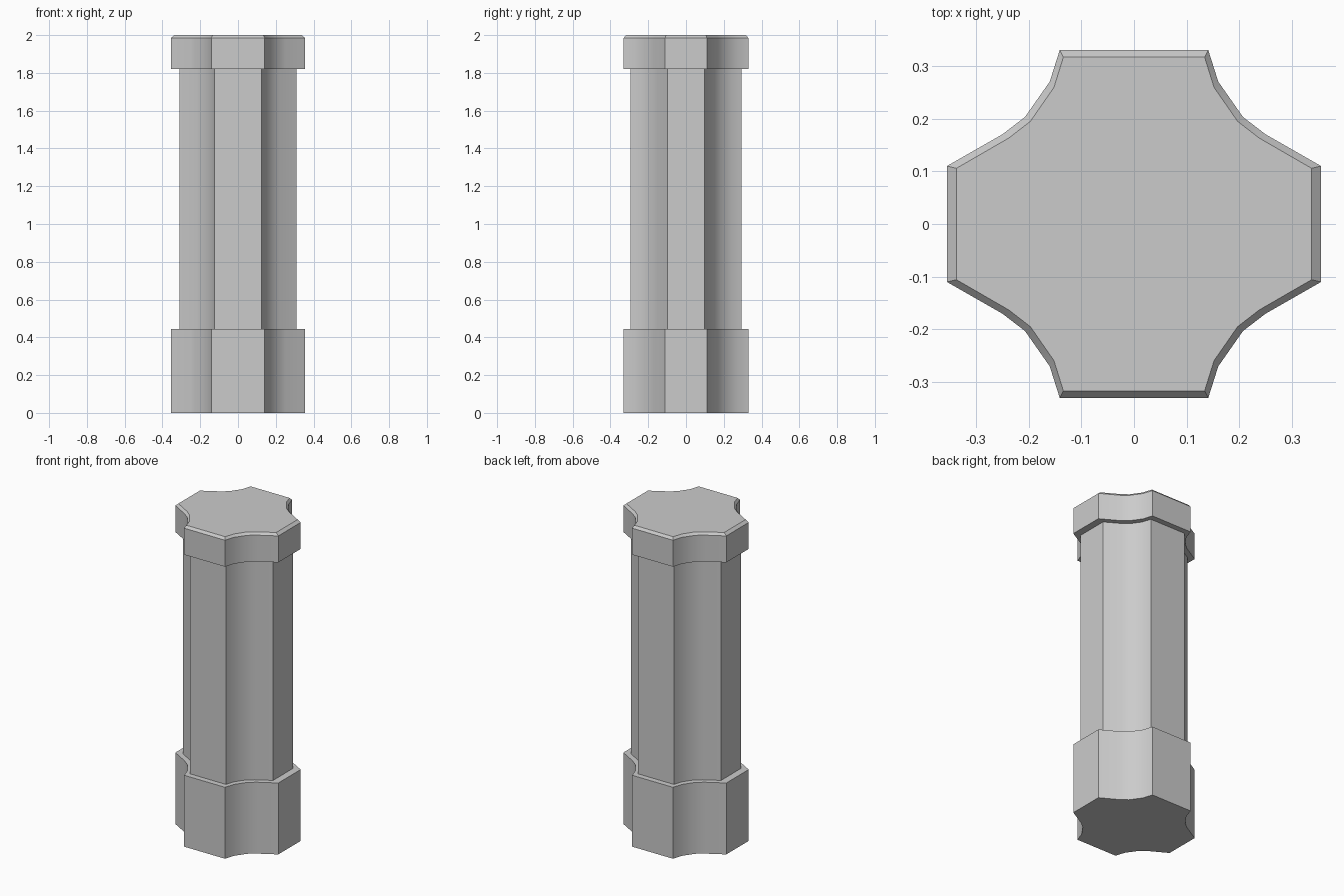
import bpy
import bmesh
import math

cube = bpy.data.objects.get("Cube")
if cube:
    bpy.data.objects.remove(cube, do_unlink=True)

stone = bpy.data.materials.new("grey_stone")
stone.use_nodes = True
colour = (0.6, 0.6, 0.6, 1)
stone.diffuse_color = colour
stone.node_tree.nodes["Principled BSDF"].inputs["Base Color"].default_value = colour

# One quarter of the cross-section: flat side, scooped corner, flat side
quarter = [(0.355, 0.11), (0.25, 0.17), (0.207, 0.203), (0.16, 0.27), (0.141, 0.33)]


def outline():
    """Mirror the quarter into a full counter-clockwise outline."""
    half = quarter + [(-x, y) for x, y in reversed(quarter)]
    return half + [(-x, -y) for x, y in half]


def loft(name, levels):
    """Stack scaled outlines, given as (z, x scale, y scale), into a closed solid."""
    bm = bmesh.new()
    rings = [[bm.verts.new((x * sx, y * sy, z)) for x, y in outline()]
             for z, sx, sy in levels]
    for low, high in zip(rings, rings[1:]):
        for i in range(len(low)):
            j = (i + 1) % len(low)
            bm.faces.new((low[i], low[j], high[j], high[i]))
    bm.faces.new(list(reversed(rings[0])))
    bm.faces.new(rings[-1])
    mesh = bpy.data.meshes.new(name)
    bm.to_mesh(mesh)
    bm.free()
    mesh.materials.append(stone)
    obj = bpy.data.objects.new(name, mesh)
    bpy.context.collection.objects.link(obj)
    return obj


parts = [
    loft("base", [(0, 1, 1), (0.445, 1, 1)]),
    # Shaft ends are sunk into the base and cap
    loft("shaft", [(0.43, 0.875, 0.894), (1.84, 0.875, 0.894)]),
    # Cap with a chamfered top rim
    loft("cap", [(1.82, 1, 1), (1.985, 1, 1), (2, 0.95, 0.96)]),
]

# Smooth scooped corners, crisp outer edges
bpy.ops.object.select_all(action="DESELECT")
for part in parts:
    part.select_set(True)
bpy.context.view_layer.objects.active = parts[0]
bpy.ops.object.shade_smooth_by_angle(angle=math.radians(30))
